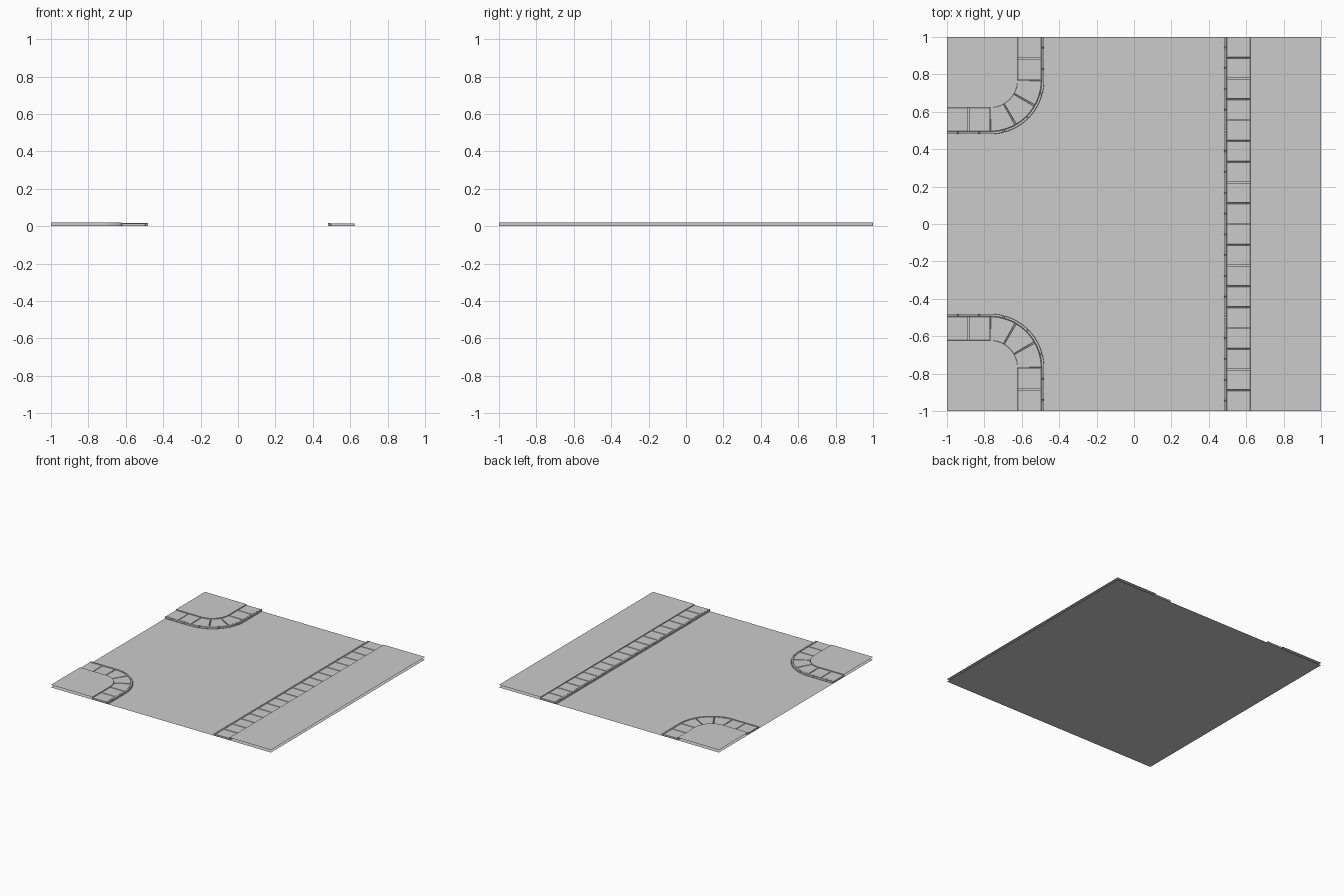
import bpy, bmesh
from math import sin, cos, pi

if "Cube" in bpy.data.objects:
    bpy.data.objects.remove(bpy.data.objects["Cube"])

TOP, WALK, CURB = 0.021, 0.015, 0.017   # lawn, slab and curb heights
R, RI, RC = 0.77, 0.147, 0.275          # corner centre, inner slab and slab/curb radii
RO = 0.29                               # outer curb radius


def finish(name, bm, bevel=0.0, mirror=False):
    me = bpy.data.meshes.new(name)
    bm.to_mesh(me)
    bm.free()
    ob = bpy.data.objects.new(name, me)
    bpy.context.collection.objects.link(ob)
    if bevel:
        m = ob.modifiers.new("bevel", 'BEVEL')
        m.width, m.segments = bevel, 1
        m.limit_method, m.angle_limit = 'ANGLE', 0.9
    if mirror:
        m = ob.modifiers.new("mirror", 'MIRROR')
        m.use_axis = (False, True, False)
        m.use_mirror_merge = False
    return ob


def block(bm, left, right, h):
    """Closed block between two matching edge lines."""
    rows = [[bm.verts.new((*l, 0)), bm.verts.new((*r, 0)),
             bm.verts.new((*r, h)), bm.verts.new((*l, h))]
            for l, r in zip(left, right)]
    for a, b in zip(rows, rows[1:]):
        for i in range(4):
            j = (i + 1) % 4
            bm.faces.new((a[i], a[j], b[j], b[i]))
    bm.faces.new(rows[0])
    bm.faces.new(rows[-1][::-1])


def corner_point(t, r):
    """Corner path: straight for t 0-1, quarter arc 1-2, straight 2-3."""
    if t < 1:
        return (-1 + (1 - R) * t, R - r)
    if t > 2:
        return (-R + r, R + (1 - R) * (t - 2))
    a = -pi / 2 + (t - 1) * pi / 2
    return (-R + r * cos(a), R + r * sin(a))


def straight_point(t, r):
    return (R - r, t)


def row(name, path, joints, r0, r1, h, gap, mirror=False):
    bm = bmesh.new()
    for a, b in zip(joints, joints[1:]):
        a += gap if a != joints[0] else 0
        b -= gap if b != joints[-1] else 0
        ts = [a, b]
        if mirror:
            ts += [t for t in [1 + k / 18 for k in range(19)] if a + .01 < t < b - .01]
        ts.sort()
        block(bm, [path(t, r0) for t in ts], [path(t, r1) for t in ts], h)
    bmesh.ops.recalc_face_normals(bm, faces=bm.faces)
    return finish(name, bm, 0.0015, mirror)


def lawn(name, border, outer, mirror=False):
    """Open sheet with a wall only along the pavement."""
    bm = bmesh.new()
    top = [bm.verts.new((*p, TOP)) for p in border]
    low = [bm.verts.new((*p, 0)) for p in border]
    f = bm.faces.new(top + [bm.verts.new((*p, TOP)) for p in outer])
    f.normal_update()
    if f.normal.z < 0:
        f.normal_flip()
    for i in range(len(top) - 1):
        bm.faces.new((top[i], low[i], low[i + 1], top[i + 1]))
    return finish(name, bm, 0, mirror)


def sheet(name, x0, x1, y, z):
    bm = bmesh.new()
    bm.faces.new([bm.verts.new(p) for p in
                  ((x0, -y, z), (x1, -y, z), (x1, y, z), (x0, y, z))])
    return finish(name, bm)


# Road surface and two thin lane lines
sheet("road_base", -1, 1, 1, 0)
for i, x in enumerate((0.0, 0.275)):
    sheet(f"lane_line_{i + 1}", x - 0.006, x + 0.006, 0.8, 0.001)

# Straight pavement on the right
slabs = [-1 + k / 9 for k in range(19)]
stones = [-1] + [-1 + (k + 0.5) / 9 for k in range(18)] + [1]
row("straight_slabs", straight_point, slabs, RI, RC, WALK, 0.002)
row("straight_curb", straight_point, stones, RC + 0.001, RO, CURB, 0.0015)

# Curved pavements on the left
slabs = [0, .5, 1, 4 / 3, 5 / 3, 2, 2.5, 3]
stones = [0, .25, .75, 7 / 6, 1.5, 11 / 6, 2.25, 2.75, 3]
row("corner_slabs", corner_point, slabs, RI, RC, WALK, 0.008, True)
row("corner_curb", corner_point, stones, RC + 0.001, RO, CURB, 0.006, True)

# Lawns behind the pavements
lawn("straight_lawn", [(R - RI, 1), (R - RI, -1)], [(1, -1), (1, 1)])
ts = [0] + [1 + k / 18 for k in range(19)] + [3]
lawn("corner_lawn", [corner_point(t, RI) for t in ts], [(-1, 1)], True)
